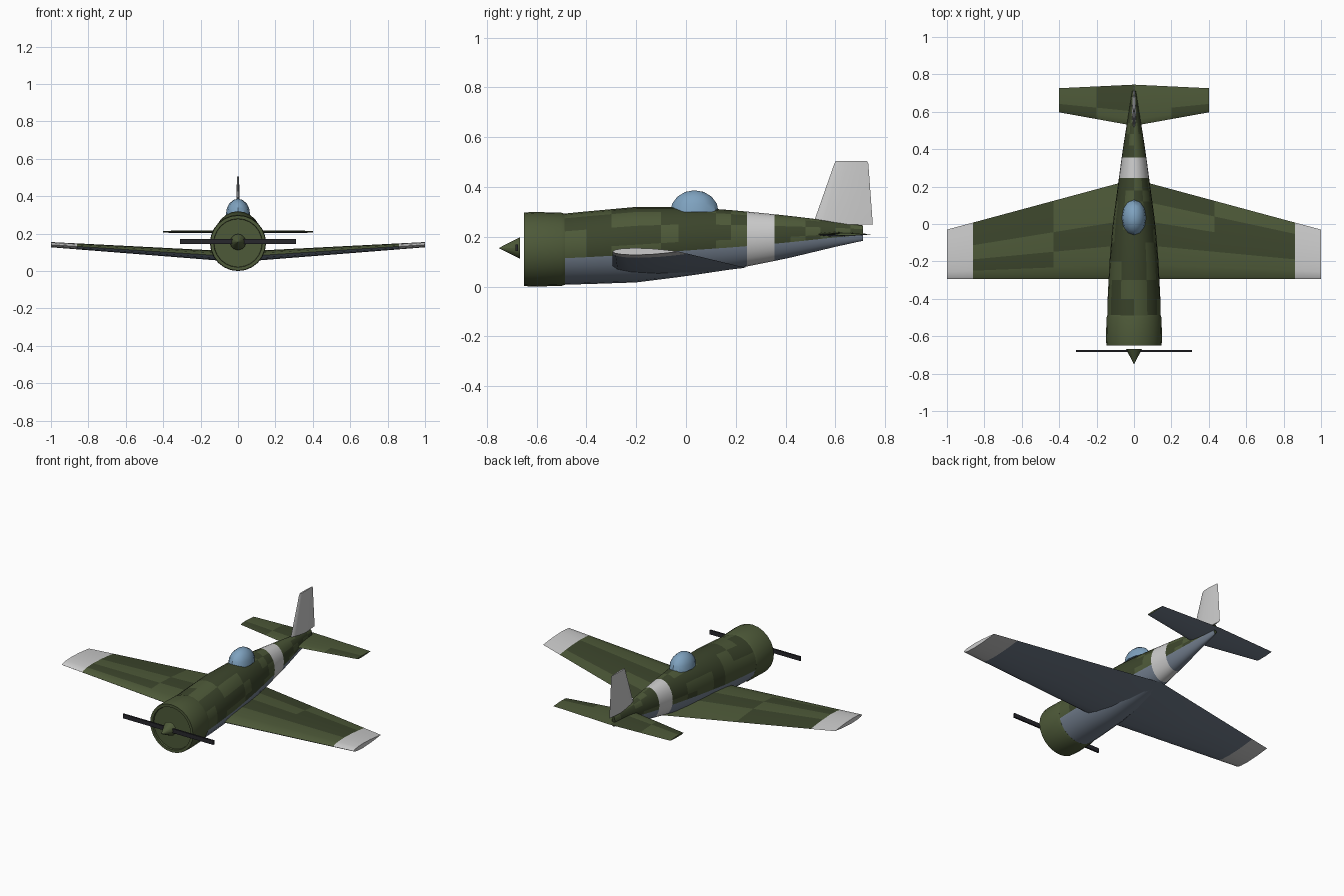
import bpy, bmesh, math, random

if "Cube" in bpy.data.objects:
    bpy.data.objects.remove(bpy.data.objects["Cube"])

random.seed(4)


def material(name, r, g, b):
    m = bpy.data.materials.new(name)
    m.diffuse_color = (r, g, b, 1)
    m.use_nodes = True
    m.node_tree.nodes["Principled BSDF"].inputs["Base Color"].default_value = m.diffuse_color
    return m


LIGHT, DARK, GREY, WHITE, GLASS, BLACK = range(6)
MATS = [material("green", 0.075, 0.10, 0.04), material("dark_green", 0.045, 0.06, 0.025),
        material("underside", 0.17, 0.21, 0.27), material("pale_grey", 0.62, 0.62, 0.62),
        material("canopy_blue", 0.21, 0.36, 0.52), material("black", 0.02, 0.02, 0.025)]


def finish(name, bm, angle=40):
    bmesh.ops.recalc_face_normals(bm, faces=bm.faces)
    mesh = bpy.data.meshes.new(name)
    bm.to_mesh(mesh)
    bm.free()
    ob = bpy.data.objects.new(name, mesh)
    bpy.context.collection.objects.link(ob)
    for m in MATS:
        mesh.materials.append(m)
    bpy.ops.object.select_all(action='DESELECT')
    ob.select_set(True)
    bpy.context.view_layer.objects.active = ob
    if angle:
        bpy.ops.object.shade_smooth_by_angle(angle=math.radians(angle))
    return ob


def loft(name, rings, paint, angle=40):
    """Skin closed rings of points; paint(i, k) gives each face its colour."""
    bm = bmesh.new()
    vs = [[bm.verts.new(p) for p in ring] for ring in rings]
    n = len(vs[0])
    for i in range(len(vs) - 1):
        for k in range(n):
            j = (k + 1) % n
            f = bm.faces.new((vs[i][k], vs[i][j], vs[i + 1][j], vs[i + 1][k]))
            f.material_index = paint(i, k)
    for i, ring in ((0, vs[0]), (len(vs) - 2, vs[-1])):
        bm.faces.new(ring).material_index = paint(i, 0)
    return finish(name, bm, angle)


def oval(y, zc, rx, rz, n=24):
    return [(rx * math.cos(math.tau * k / n), y, zc + rz * math.sin(math.tau * k / n))
            for k in range(n)]


def airfoil(front, back, half):
    """(chord position, thickness) pairs: back to front on top, then underneath."""
    us = [1, 0.8, 0.6, 0.35, 0.15, 0.04, 0]
    t = [(u, 2.6 * math.sqrt(u) * (1 - u)) for u in us]
    t += [(u, -s) for u, s in t[-2:0:-1]]
    return [(front + u * (back - front), s * half) for u, s in t]


def lerp(a, b, t):
    return a + (b - a) * t


# Fuselage: y, top, bottom, half width
KEYS = [(-0.50, 0.292, 0.008, 0.142), (-0.40, 0.302, 0.010, 0.141), (-0.20, 0.320, 0.017, 0.131),
        (0.0, 0.320, 0.042, 0.114), (0.20, 0.306, 0.072, 0.087), (0.40, 0.286, 0.112, 0.060),
        (0.60, 0.262, 0.160, 0.028), (0.71, 0.246, 0.184, 0.010)]


def section(y):
    for a, b in zip(KEYS, KEYS[1:]):
        if y <= b[0]:
            t = (y - a[0]) / (b[0] - a[0])
            top, bot, w = (lerp(a[j], b[j], t) for j in (1, 2, 3))
            return oval(y, (top + bot) / 2, w, (top - bot) / 2)


ys = [-0.50, -0.40, -0.30, -0.20, -0.10, -0.03, 0.04, 0.12, 0.18, 0.245,
      0.355, 0.42, 0.48, 0.54, 0.60, 0.66, 0.71]
cells = {(i, k): random.choice((LIGHT, DARK)) for i in range(20) for k in range(13)}


def paint_body(i, k):
    if ys[i] == 0.245:
        return WHITE
    return GREY if 13 <= k <= 22 else cells[i, k // 2]


loft("fuselage", [section(y) for y in ys], paint_body)

# Engine cowl with a slightly recessed front
loft("engine_cowl", [oval(y, 0.15, r, r) for y, r in
                     ((-0.64, 0.128), (-0.65, 0.130), (-0.65, 0.147), (-0.62, 0.150),
                      (-0.50, 0.147), (-0.485, 0.142))], lambda i, k: LIGHT)

# Spinner cone and two-bladed propeller
loft("spinner", [oval(-0.667, 0.155, 0.043, 0.043, 12), oval(-0.75, 0.155, 0.001, 0.001, 12)],
     lambda i, k: LIGHT)
bm = bmesh.new()
bmesh.ops.create_cube(bm, size=1)
for v in bm.verts:
    v.co = (v.co.x * 0.62, v.co.y * 0.01 - 0.68, v.co.z * 0.026 + 0.157)
for f in bm.faces:
    f.material_index = BLACK
finish("propeller", bm, 0)

# Main wing, tip to tip
xs = [-1, -0.86, -0.43, 0, 0.43, 0.86, 1]
wing = []
for x in xs:
    t = abs(x)
    wing.append([(x, y, lerp(0.076, 0.141, t) + s)
                 for y, s in airfoil(-0.295, lerp(0.24, -0.03, t), lerp(0.028, 0.014, t))])


def paint_wing(i, k):
    if i in (0, 5):
        return WHITE
    if k > 5:
        return GREY
    return DARK if (i, k) in {(1, 0), (1, 1), (2, 2), (3, 2), (4, 2), (4, 1), (1, 3), (3, 0)} else LIGHT


loft("wing", wing, paint_wing)

# Tailplane
tail = []
for x in (-0.4, -0.2, 0, 0.2, 0.4):
    t = abs(x) / 0.4
    tail.append([(x, y, 0.21 + s) for y, s in
                 airfoil(lerp(0.525, 0.597, t), lerp(0.745, 0.726, t), lerp(0.009, 0.005, t))])
loft("tailplane", tail,
     lambda i, k: GREY if k > 5 else DARK if (i + k // 3) % 3 == 1 else LIGHT)

# Tail fin
fin = [[(s, y, z) for y, s in airfoil(front, back, half)] for z, front, back, half in
       ((0.25, 0.510, 0.750, 0.011), (0.495, 0.596, 0.732, 0.006), (0.505, 0.602, 0.726, 0.005))]
loft("tail_fin", fin, lambda i, k: WHITE)

# Canopy: faceted half dome
bm = bmesh.new()
bmesh.ops.create_uvsphere(bm, u_segments=12, v_segments=8, radius=1)
bmesh.ops.delete(bm, geom=[v for v in bm.verts if v.co.z < -0.1], context='VERTS')
bmesh.ops.holes_fill(bm, edges=[e for e in bm.edges if e.is_boundary], sides=0)
for v in bm.verts:
    v.co = (v.co.x * 0.065, v.co.y * 0.097 + 0.034, v.co.z * 0.087 + 0.30)
for f in bm.faces:
    f.material_index = GLASS
finish("canopy", bm, 30)
